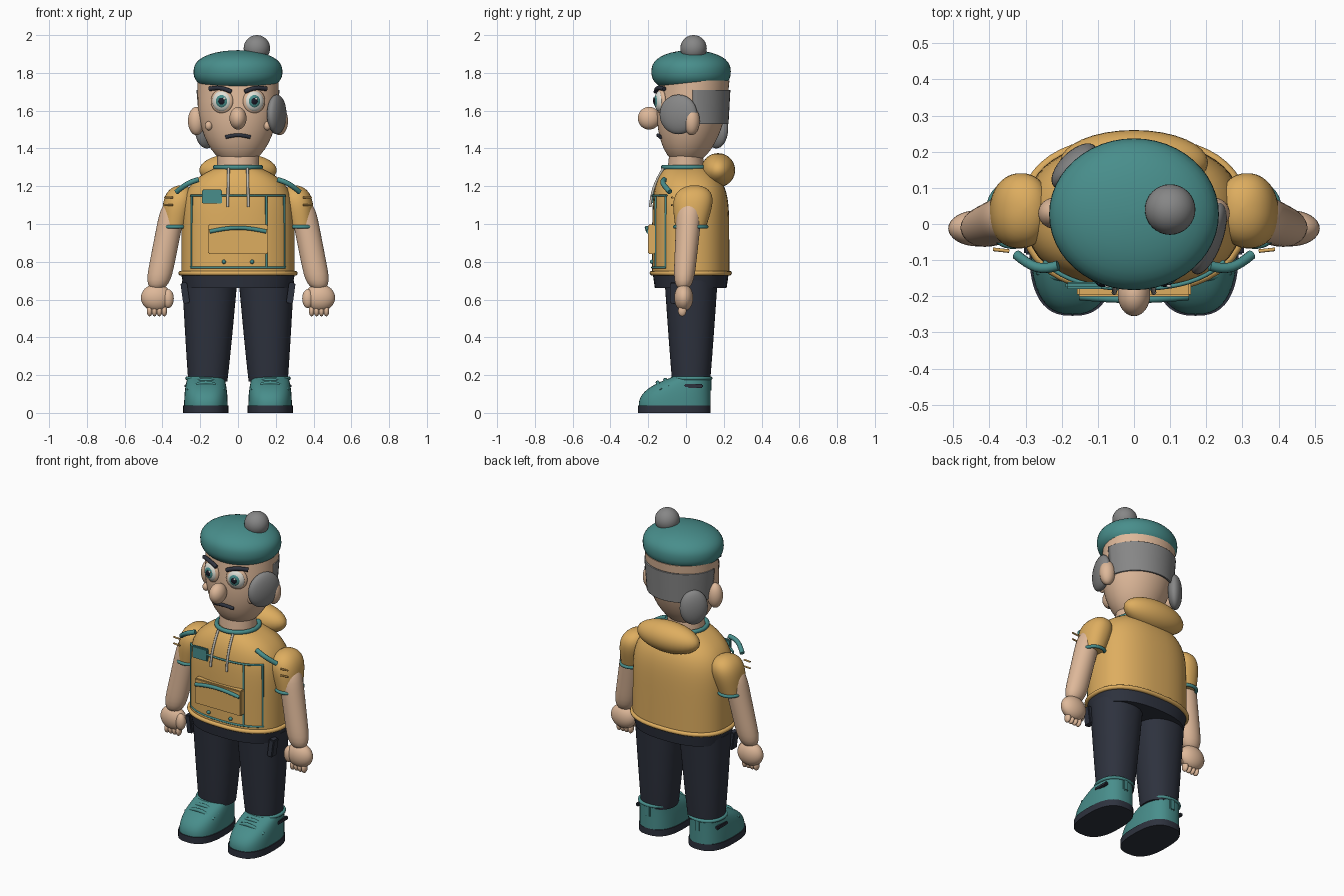
import bpy, bmesh
from math import cos, sin, pi, copysign, radians, sqrt
from mathutils import Vector

if "Cube" in bpy.data.objects:
    bpy.data.objects.remove(bpy.data.objects["Cube"], do_unlink=True)


def material(name, *rgb):
    mat = bpy.data.materials.new(name)
    mat.diffuse_color = (*rgb, 1)
    mat.use_nodes = True
    mat.node_tree.nodes["Principled BSDF"].inputs["Base Color"].default_value = (*rgb, 1)
    return mat


TEAL = material("teal", .065, .27, .26)
YELLOW = material("mustard", .73, .42, .115)
SKIN = material("skin", .73, .48, .32)
NAVY = material("navy", .027, .032, .048)
GREY = material("grey", .24, .24, .24)
WHITE = material("eye white", .75, .75, .68)
CORD = material("cord", .5, .48, .43)
BLACK = material("pupil black", .01, .01, .02)


def add_object(name, mesh, mat):
    mesh.materials.clear()
    mesh.materials.append(mat)
    obj = bpy.data.objects.new(name, mesh)
    bpy.context.collection.objects.link(obj)
    bpy.ops.object.select_all(action='DESELECT')
    obj.select_set(True)
    bpy.context.view_layer.objects.active = obj
    bpy.ops.object.shade_smooth_by_angle(angle=radians(40))
    return obj


def finish(name, bm, mat):
    bmesh.ops.recalc_face_normals(bm, faces=bm.faces)
    mesh = bpy.data.meshes.new(name)
    bm.to_mesh(mesh)
    bm.free()
    return add_object(name, mesh, mat)


def outline(shape, power, count=48):
    """Points of a rounded outline; shape is center x, y, z, then half width and half depth."""
    cx, cy, z, width, depth = shape
    points = []
    for i in range(count):
        c, s = cos(2 * pi * i / count), sin(2 * pi * i / count)
        points.append((cx + width * copysign(abs(c) ** (2 / power), c),
                       cy + depth * copysign(abs(s) ** (2 / power), s), z))
    return points


def straight(t):
    return 1


def loft(name, mat, bottom, top, profile=straight, ease=1, power=2, steps=18, keep=None):
    """Blend two outlines upward; profile swells the width, ease delays the change."""
    bm = bmesh.new()
    loops = []
    for step in range(steps + 1):
        t = (1 - cos(pi * step / steps)) / 2
        shape = [a + (b - a) * t ** ease for a, b in zip(bottom, top)]
        shape[2] = bottom[2] + (top[2] - bottom[2]) * t
        shape[3:] = [size * max(profile(t), .02) for size in shape[3:]]
        loops.append([bm.verts.new(point) for point in outline(shape, power)])
    for low, high in zip(loops, loops[1:]):
        for i in range(len(low)):
            bm.faces.new((low[i - 1], low[i], high[i], high[i - 1]))
    if keep:
        unwanted = [face for face in bm.faces if not keep(face.calc_center_median())]
        bmesh.ops.delete(bm, geom=unwanted, context='FACES')
    else:
        bm.faces.new(loops[0])
        bm.faces.new(loops[-1])
    return finish(name, bm, mat)


def place(obj, location, turn, tilt=0):
    obj.location = location
    obj.rotation_euler = (0, radians(tilt), radians(turn))


def ball(name, mat, location, radii, turn=0):
    bm = bmesh.new()
    bmesh.ops.create_uvsphere(bm, u_segments=32, v_segments=18, radius=1)
    bmesh.ops.scale(bm, vec=radii, verts=bm.verts)
    place(finish(name, bm, mat), location, turn)


def box(name, mat, location, size, bevel=.005, tilt=0):
    bm = bmesh.new()
    bmesh.ops.create_cube(bm, size=1)
    bmesh.ops.scale(bm, vec=size, verts=bm.verts)
    bmesh.ops.bevel(bm, geom=bm.edges[:], offset=bevel, segments=2, affect='EDGES')
    place(finish(name, bm, mat), location, 0, tilt)


def tube(name, mat, radius, points, closed=False):
    curve = bpy.data.curves.new(name, 'CURVE')
    curve.dimensions, curve.use_fill_caps = '3D', True
    curve.bevel_depth, curve.bevel_resolution = radius, 3
    spline = curve.splines.new('POLY')
    spline.points.add(len(points) - 1)
    for point, position in zip(spline.points, points):
        point.co = (*position, 1)
    spline.use_cyclic_u = closed
    path = bpy.data.objects.new(name + "_path", curve)
    mesh = bpy.data.meshes.new_from_object(path)
    bpy.data.objects.remove(path)
    add_object(name, mesh, mat)


def bow(name, mat, radius, start, end, bulge):
    """Bent tube from start to end, pushed out in the middle by bulge."""
    path = [Vector(start).lerp(Vector(end), i / 8) + Vector(bulge) * sin(pi * i / 8) for i in range(9)]
    tube(name, mat, radius, path)


def hoop(name, mat, radius, shape, power=2):
    tube(name, mat, radius, outline(shape, power), closed=True)


def head_profile(t):
    return sin(min(1, t * 4 / 3) * pi / 2) ** .4


def beret_profile(t):
    return sqrt(max(0, 1 - abs((t - .4) / .6) ** 2.5))


def sleeve_profile(t):
    return sqrt(1 - t ** 4)


def arm_profile(t):
    return sqrt(max(0, 1 - abs(2 * t - 1) ** 7))


def chest(x, z):
    """Point on the front of the jacket."""
    return x, .025 - .204 * (1 - abs(x / .295) ** 2.4) ** (1 / 2.4), z


# Head, hat and hair
loft("head", SKIN, (0, 0, 1.315, .21, .185), (0, .045, 1.76, .215, .185), head_profile)
loft("beret", TEAL, (0, .027, 1.73, .235, .21), (0, .027, 1.92, .235, .21), beret_profile)
ball("pompom", GREY, (.1, .04, 1.93), (.07, .07, .07))
band = loft("hair_band", GREY, (0, .035, 1.53, .205, .19), (0, .035, 1.71, .22, .2), keep=lambda c: c.y > .045)
thickness = band.modifiers.new("thickness", 'SOLIDIFY')
thickness.thickness = .01
ball("left_hair_tuft", GREY, (.205, -.04, 1.58), (.04, .105, .105), turn=-20)
ball("right_hair_tuft", GREY, (-.165, .16, 1.505), (.04, .08, .105), turn=-45)
ball("nose", SKIN, (0, -.195, 1.56), (.045, .06, .06))
bow("mouth", NAVY, .01, (-.065, -.135, 1.46), (.065, -.135, 1.46), bulge=(0, -.012, .01))

# Jacket body
loft("neck", SKIN, (0, 0, 1.26, .11, .1), (0, 0, 1.36, .11, .09))
loft("jacket", YELLOW, (0, .025, .73, .3, .204), (0, 0, 1.3, .11, .11), ease=7.5, power=2.4, steps=28)
ball("hood", YELLOW, (0, .17, 1.285), (.205, .09, .09))
hoop("collar", TEAL, .013, (0, 0, 1.3, .12, .12))
hoop("jacket_hem", YELLOW, .013, (0, .025, .74, .303, .205), power=2.4)
loft("waistband", NAVY, (0, .025, .66, .285, .19), (0, .025, .73, .3, .2), power=2.4)

# Jacket seams, pocket, badge and cords
span = [i / 40 for i in range(-10, 11)]
tube("chest_seam", TEAL, .006, [chest(x, 1.15) for x in span])
tube("bottom_seam", TEAL, .006, [chest(x, .77) for x in span])
for name, x in (("right", -.245), ("middle", .15), ("left", .245)):
    tube(name + "_seam", TEAL, .006, [chest(x, .77), chest(x, 1.15)])
box("pocket", YELLOW, (0, -.18, .92), (.315, .04, .155))
bow("pocket_flap", TEAL, .011, (-.15, -.2, .96), (.15, -.2, .96), bulge=(0, -.008, .02))
box("badge", TEAL, (-.137, -.17, 1.145), (.105, .02, .075))

# Paired parts
for s, side in ((1, "left"), (-1, "right")):
    # Face
    x = s * .085
    ball(side + "_eye_rim", SKIN, (x, -.133, 1.65), (.062, .022, .064), turn=s * 18)
    ball(side + "_eyeball", WHITE, (x, -.138, 1.65), (.052, .028, .055), turn=s * 15)
    ball(side + "_iris", TEAL, (x, -.154, 1.65), (.034, .016, .036), turn=s * 10)
    ball(side + "_pupil", BLACK, (x, -.163, 1.65), (.02, .011, .02))
    ball(side + "_eye_glint", WHITE, (x + .012, -.172, 1.664), (.007, .004, .007))
    bow(side + "_brow", NAVY, .012, (s * .035, -.16, 1.7), (s * .15, -.115, 1.715), bulge=(0, -.01, .012))
    ball(side + "_ear", SKIN, (s * .22, .03, 1.545), (.045, .043, .075))
    ball(side + "_cheek_bump", SKIN, (s * .155, -.09, 1.52), (.02, .02, .024))
    # Jacket trim
    ball(side + "_button", TEAL, (s * .075, -.18, .8), (.011, .011, .011))
    bow(side + "_drawstring", CORD, .007, (s * .05, -.12, 1.295), (s * .055, -.19, 1.09), bulge=(0, -.015, 0))
    bow(side + "_shoulder_strap", TEAL, .014, (s * .21, -.115, 1.235), (s * .325, -.085, 1.17), bulge=(0, -.02, .01))
    # Sleeve and arm
    loft(side + "_sleeve", YELLOW, (s * .335, .025, .985, .066, .082), (s * .3, .045, 1.205, .1, .13),
         sleeve_profile, power=2.2)
    hoop(side + "_sleeve_hem", TEAL, .01, (s * .335, .025, .985, .066, .084), power=2.2)
    for z in (1.1, 1.14):
        tube(side + "_sleeve_stitch", YELLOW, .005, [(s * .345, -.075, z), (s * .39, -.07, z)])
    loft(side + "_arm", SKIN, (s * .43, -.015, .65, .066, .053), (s * .335, .022, 1.13, .068, .07), arm_profile)
    # Hand
    ball(side + "_hand", SKIN, (s * .432, -.012, .61), (.082, .05, .072))
    ball(side + "_thumb", SKIN, (s * .37, -.03, .605), (.03, .028, .05))
    for i in range(4):
        ball(side + "_finger", SKIN, (s * (.39 + .026 * i), -.02, .54), (.015, .022, .029))
    # Leg and hip tab
    loft(side + "_leg", NAVY, (s * .16, .027, .165, .103, .1), (s * .15, .027, .7, .146, .14), ease=.9, power=2.2)
    box(side + "_hip_tab", NAVY, (s * .28, -.06, .635), (.035, .05, .11), tilt=s * 8)
    # Shoe
    foot = s * .17
    loft(side + "_sole", NAVY, (foot, -.062, 0, .12, .192), (foot, -.062, .04, .12, .192), power=2.6)
    loft(side + "_shoe", TEAL, (foot, -.06, .035, .115, .19), (foot, .03, .19, .096, .1), ease=2.5, power=2.5)
    hoop(side + "_shoe_cuff", TEAL, .01, (foot, .03, .183, .1, .1), power=2.2)
    for y, z in ((-.13, .12), (-.09, .135)):
        bow(side + "_shoe_strap", TEAL, .011, (foot - .095, y, z), (foot + .095, y, z), bulge=(0, -.02, .04))
    box(side + "_shoe_patch", NAVY, (s * .272, .04, .142), (.02, .1, .022))
    box(side + "_heel_tab", TEAL, (foot, .128, .15), (.035, .016, .075))
